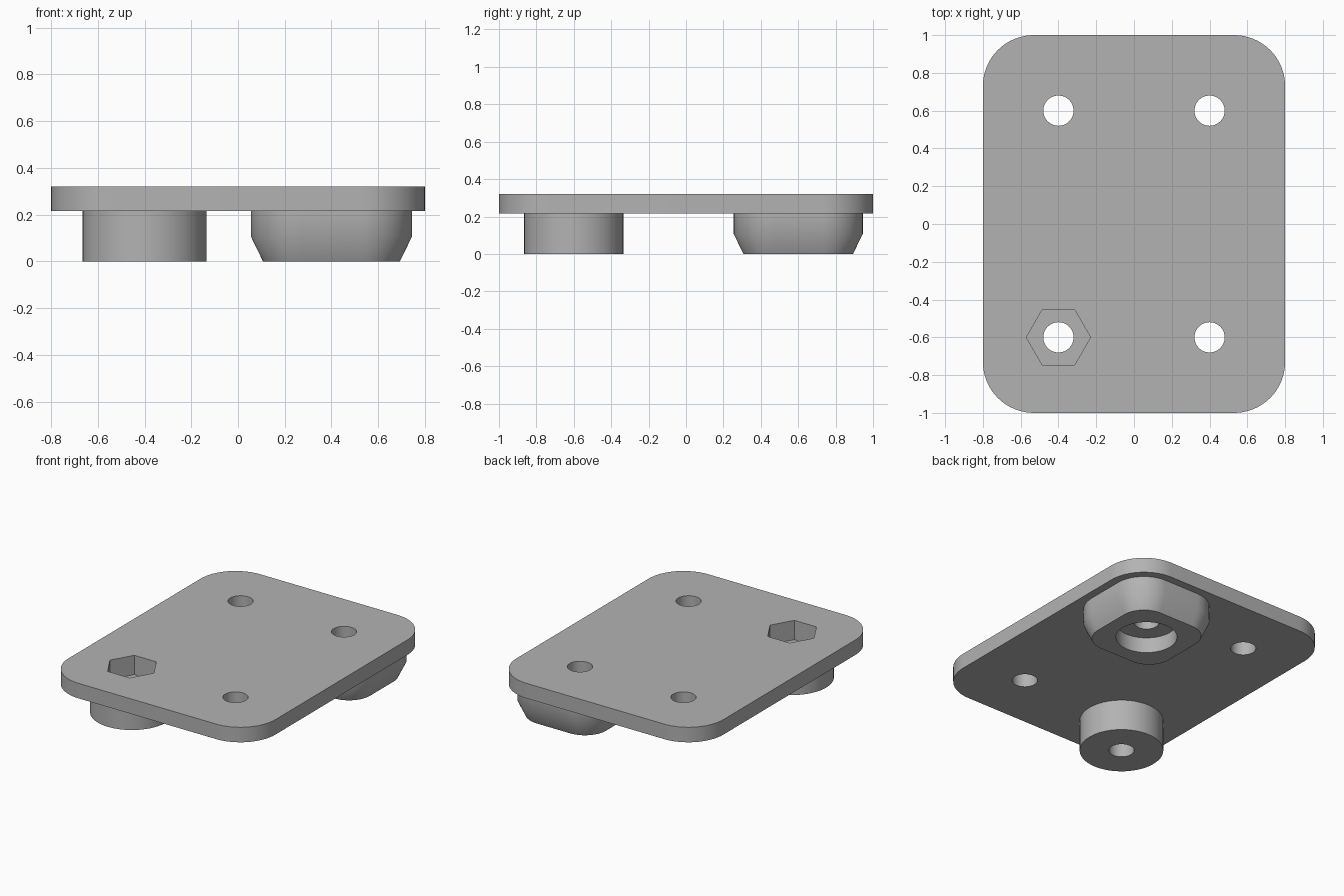
import bpy
import bmesh
import math

cube = bpy.data.objects.get("Cube")
if cube:
    bpy.data.objects.remove(cube, do_unlink=True)

# Key heights and positions
Z_UNDER, Z_TOP, Z_CHAMFER = 0.215, 0.32, 0.107
OVERLAP = 0.05
HOLE_X, HOLE_Y = 0.4, 0.6

grey = bpy.data.materials.new("light grey")
grey.use_nodes = True
COLOR = (0.45, 0.45, 0.45, 1)
grey.diffuse_color = COLOR
grey.node_tree.nodes["Principled BSDF"].inputs["Base Color"].default_value = COLOR


def circle(r, n=64):
    return [(r * math.cos(math.tau * i / n), r * math.sin(math.tau * i / n)) for i in range(n)]


def rounded_rect(hx, hy, r, steps=16):
    pts = []
    for k, (sx, sy) in enumerate([(1, 1), (-1, 1), (-1, -1), (1, -1)]):
        for i in range(steps + 1):
            a = math.pi / 2 * (k + i / steps)
            pts.append((sx * (hx - r) + r * math.cos(a), sy * (hy - r) + r * math.sin(a)))
    return pts


def loft(name, sections, center=(0, 0)):
    """Closed solid through outlines given as (outline, height), bottom to top."""
    bm = bmesh.new()
    rings = [[bm.verts.new((x + center[0], y + center[1], z)) for x, y in outline]
             for outline, z in sections]
    for low, high in zip(rings, rings[1:]):
        n = len(low)
        for i in range(n):
            j = (i + 1) % n
            bm.faces.new((low[i], low[j], high[j], high[i]))
    bm.faces.new(rings[0][::-1])
    bm.faces.new(rings[-1])
    mesh = bpy.data.meshes.new(name)
    bm.to_mesh(mesh)
    bm.free()
    mesh.materials.append(grey)
    obj = bpy.data.objects.new(name, mesh)
    bpy.context.collection.objects.link(obj)
    return obj


def prism(name, outline, z0, z1, center=(0, 0)):
    return loft(name, [(outline, z0), (outline, z1)], center)


def combine(target, tool, operation):
    """Apply a boolean and remove the tool object."""
    bpy.context.view_layer.objects.active = target
    mod = target.modifiers.new(tool.name, 'BOOLEAN')
    mod.operation, mod.solver, mod.object = operation, 'EXACT', tool
    bpy.ops.object.modifier_apply(modifier=mod.name)
    bpy.data.objects.remove(tool, do_unlink=True)


# Rounded plate
plate = prism("mounting_plate", rounded_rect(0.8, 1.0, 0.27), Z_UNDER, Z_TOP)

# Round boss and chamfered square foot under opposite corners
boss_at, foot_at = (-HOLE_X, -HOLE_Y), (HOLE_X, HOLE_Y)
boss = prism("round_boss", circle(0.265), 0, Z_UNDER + OVERLAP, boss_at)
wide, narrow = rounded_rect(0.345, 0.345, 0.215), rounded_rect(0.293, 0.293, 0.163)
foot = loft("square_foot", [(narrow, 0), (wide, Z_CHAMFER), (wide, Z_UNDER + OVERLAP)], foot_at)
for part in (boss, foot):
    combine(plate, part, 'UNION')

# Nut pocket above the boss, counterbore in the foot
combine(plate, prism("nut_pocket", circle(0.17, 6), 0.185, 0.5, boss_at), 'DIFFERENCE')
combine(plate, prism("counterbore", circle(0.193), -0.2, Z_CHAMFER, foot_at), 'DIFFERENCE')

# Four bolt holes
for sx in (-1, 1):
    for sy in (-1, 1):
        hole = prism("bolt_hole", circle(0.08, 48), -0.3, 0.6, (sx * HOLE_X, sy * HOLE_Y))
        combine(plate, hole, 'DIFFERENCE')

# Smooth curved walls, crisp edges
bpy.ops.object.select_all(action='DESELECT')
plate.select_set(True)
bpy.context.view_layer.objects.active = plate
bpy.ops.object.shade_smooth_by_angle(angle=math.radians(30))
